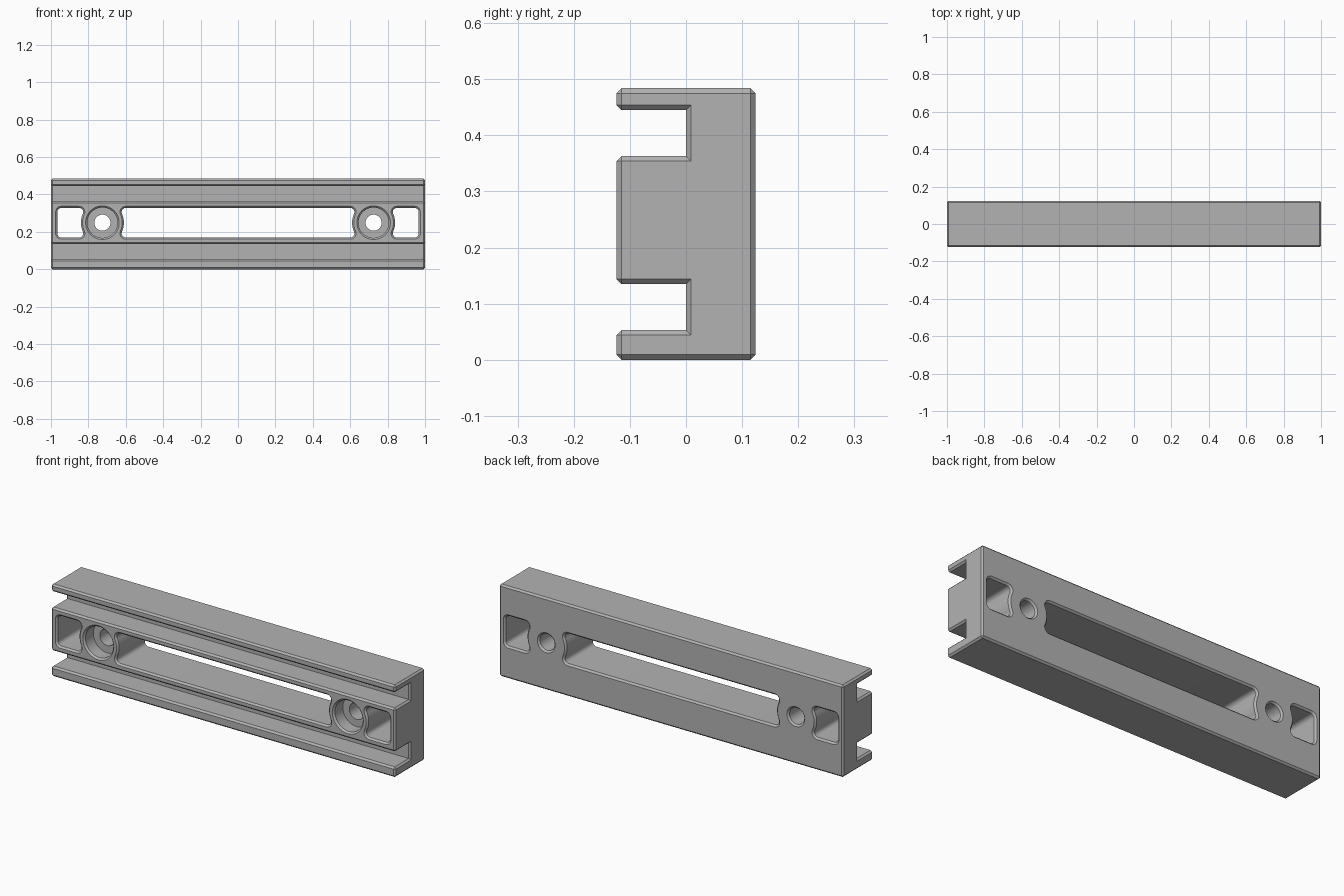
import bpy, bmesh
from math import sin, cos, pi, sqrt, atan2

old = bpy.data.objects.get("Cube")
if old:
    bpy.data.objects.remove(old, do_unlink=True)

HALF_Y, TOP, MID_Z = 0.124, 0.484, 0.249
CHAMFER, EXTRA = 0.009, 0.01
HOLE_X, CLEAR_R = 0.725, 0.115        # screw centre and wall around it
HALF_H, FILLET = 0.079, 0.022         # window half height and corner radius

grey = bpy.data.materials.new("plain grey")
grey.use_nodes = True
colour = (0.45, 0.45, 0.45, 1)
grey.diffuse_color = colour
grey.node_tree.nodes["Principled BSDF"].inputs["Base Color"].default_value = colour


def add_object(name, bm):
    bmesh.ops.recalc_face_normals(bm, faces=bm.faces)
    mesh = bpy.data.meshes.new(name)
    bm.to_mesh(mesh)
    bm.free()
    mesh.materials.append(grey)
    obj = bpy.data.objects.new(name, mesh)
    bpy.context.collection.objects.link(obj)
    return obj


def loft(name, rings):
    """Closed solid through matching rings of points."""
    bm = bmesh.new()
    loops = [[bm.verts.new(p) for p in ring] for ring in rings]
    n = len(loops[0])
    for a, b in zip(loops, loops[1:]):
        for i in range(n):
            j = (i + 1) % n
            bm.faces.new((a[i], a[j], b[j], b[i]))
    bm.faces.new(loops[0])
    bm.faces.new(loops[-1])
    return add_object(name, bm)


def arc(cx, cz, r, start, end, steps):
    return [(cx + r * cos(start + (end - start) * i / steps),
             cz + r * sin(start + (end - start) * i / steps)) for i in range(steps + 1)]


def curved_end(grow):
    """Window end wrapping the screw at the origin, window on +x, top to bottom."""
    fx = sqrt((CLEAR_R + FILLET) ** 2 - (HALF_H - FILLET) ** 2)
    fz = HALF_H - FILLET
    a = atan2(fz, fx)
    r = FILLET + grow
    return (arc(fx, fz, r, pi / 2, pi + a, 8)
            + arc(0, 0, CLEAR_R - grow, a, -a, 16)[1:-1]
            + arc(fx, -fz, r, pi - a, 3 * pi / 2, 8))


def end_window(grow, side):
    """Small window between a screw hole and the end of the bar."""
    fx, fz, r = 0.966 - FILLET, HALF_H - FILLET, FILLET + grow
    pts = [(HOLE_X + x, z) for x, z in curved_end(grow)]
    pts += arc(fx, -fz, r, -pi / 2, 0, 8) + arc(fx, fz, r, 0, pi / 2, 8)
    return [(side * x, z) for x, z in pts]


def long_slot(grow):
    left = [(x - HOLE_X, z) for x, z in curved_end(grow)]
    return left + [(-x, z) for x, z in reversed(left)]


def cutter(name, outline, steps):
    """Cutter from (y, growth) steps along the depth."""
    obj = loft(name, [[(x, y, MID_Z + z) for x, z in outline(g)] for y, g in steps])
    obj.hide_render = True
    obj.hide_set(True)
    return obj


# Bar with two grooves along the front
F, B, G = -HALF_Y, HALF_Y, 0.0
profile = [(B, 0), (B, TOP), (F, TOP), (F, 0.445), (G, 0.445), (G, 0.363), (F, 0.363),
           (F, 0.135), (G, 0.135), (G, 0.053), (F, 0.053), (F, 0)]
bar = loft("slotted_bar", [[(x, y, z) for y, z in profile] for x in (-1, 1)])

# Chamfer every outward edge
bm = bmesh.new()
bm.from_mesh(bar.data)
outward = [e for e in bm.edges if e.calc_face_angle_signed() > 0.1]
bmesh.ops.bevel(bm, geom=outward, offset=CHAMFER, offset_type='OFFSET', segments=1,
                affect='EDGES', clamp_overlap=False)
bm.to_mesh(bar.data)
bm.free()

# Windows and screw holes, chamfered on both faces
flare = CHAMFER + EXTRA
front = [(F - EXTRA, flare), (F + CHAMFER, 0)]
back = [(B - CHAMFER, 0), (B + EXTRA, flare)]
cutters = [cutter("long_slot_cutter", long_slot, front + back)]
for side, label in ((1, "left"), (-1, "right")):
    def ring(radius):
        return lambda g: arc(side * HOLE_X, 0, radius + g, 0, 2 * pi * 47 / 48, 47)
    cutters += [
        cutter(label + "_window_cutter", lambda g: end_window(g, side), front + back),
        cutter(label + "_counterbore_cutter", ring(0.081), front + [(-0.05, 0)]),
        cutter(label + "_screw_hole_cutter", ring(0.043), [(-0.07, 0)] + back),
    ]
bpy.context.view_layer.objects.active = bar
bar.select_set(True)
for c in cutters:
    mod = bar.modifiers.new(c.name, 'BOOLEAN')
    mod.object = c
    mod.operation = 'DIFFERENCE'
    mod.solver = 'EXACT'
    bpy.ops.object.modifier_apply(modifier=mod.name)
for c in cutters:
    bpy.data.objects.remove(c, do_unlink=True)

bpy.ops.object.shade_smooth_by_angle(angle=0.5)
